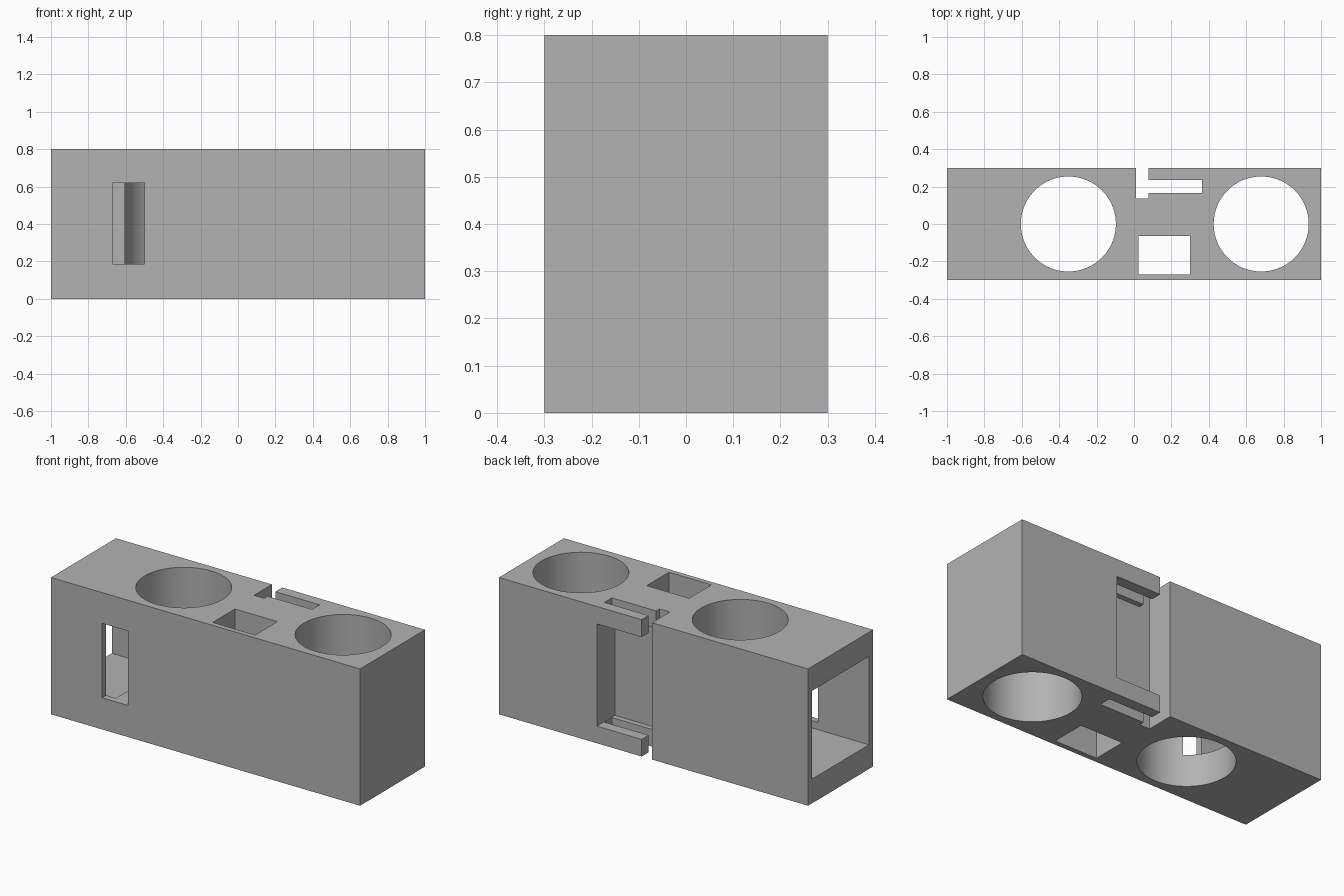
import bpy
from math import radians

old = bpy.data.objects.get("Cube")
if old:
    bpy.data.objects.remove(old, do_unlink=True)

grey = bpy.data.materials.new("plain grey")
grey.use_nodes = True
colour = (0.45, 0.45, 0.45, 1)
grey.diffuse_color = colour
grey.node_tree.nodes["Principled BSDF"].inputs["Base Color"].default_value = colour


def box(name, x, y, z):
    """Box spanning the given (low, high) ranges."""
    spans = (x, y, z)
    bpy.ops.mesh.primitive_cube_add(size=1, location=[(a + b) / 2 for a, b in spans])
    obj = bpy.context.object
    obj.name = name
    obj.scale = [b - a for a, b in spans]
    bpy.ops.object.transform_apply(location=True, rotation=True, scale=True)
    obj.data.materials.append(grey)
    return obj


def bore(name, x, radius):
    """Vertical round cutter."""
    bpy.ops.mesh.primitive_cylinder_add(vertices=96, radius=radius, depth=2, location=(x, 0, 0.4))
    obj = bpy.context.object
    obj.name = name
    obj.data.materials.append(grey)
    return obj


through = (-0.2, 1.0)

# Solid block
body = box("holder_body", (-1, 1), (-0.3, 0.3), (0, 0.8))

cutters = [
    # Round wells and the square shaft, open at top and bottom
    bore("left_well", 0.68, 0.254),
    bore("right_well", -0.351, 0.254),
    box("square_shaft", (0.025, 0.3), (-0.27, -0.065), through),
    # Side pocket and the front window leading into it
    box("side_pocket", (-1.2, -0.607), (-0.262, 0.262), (0.142, 0.658)),
    box("front_window", (-0.67, -0.5), (-0.5, 0.0), (0.185, 0.62)),
    # Back recess with its entry notch and guide groove
    box("back_recess", (0.04, 0.366), (0.135, 0.5), (0.1, 0.698)),
    box("entry_notch", (0.01, 0.077), (0.135, 0.5), through),
    box("guide_groove", (0.05, 0.363), (0.166, 0.236), through),
]

# Cut each opening out of the block
bpy.ops.object.select_all(action="DESELECT")
body.select_set(True)
bpy.context.view_layer.objects.active = body
for cutter in cutters:
    mod = body.modifiers.new(cutter.name, "BOOLEAN")
    mod.operation = "DIFFERENCE"
    mod.solver = "EXACT"
    mod.object = cutter
    bpy.ops.object.modifier_apply(modifier=mod.name)
    bpy.data.objects.remove(cutter, do_unlink=True)

bpy.ops.object.shade_smooth_by_angle(angle=radians(30))
